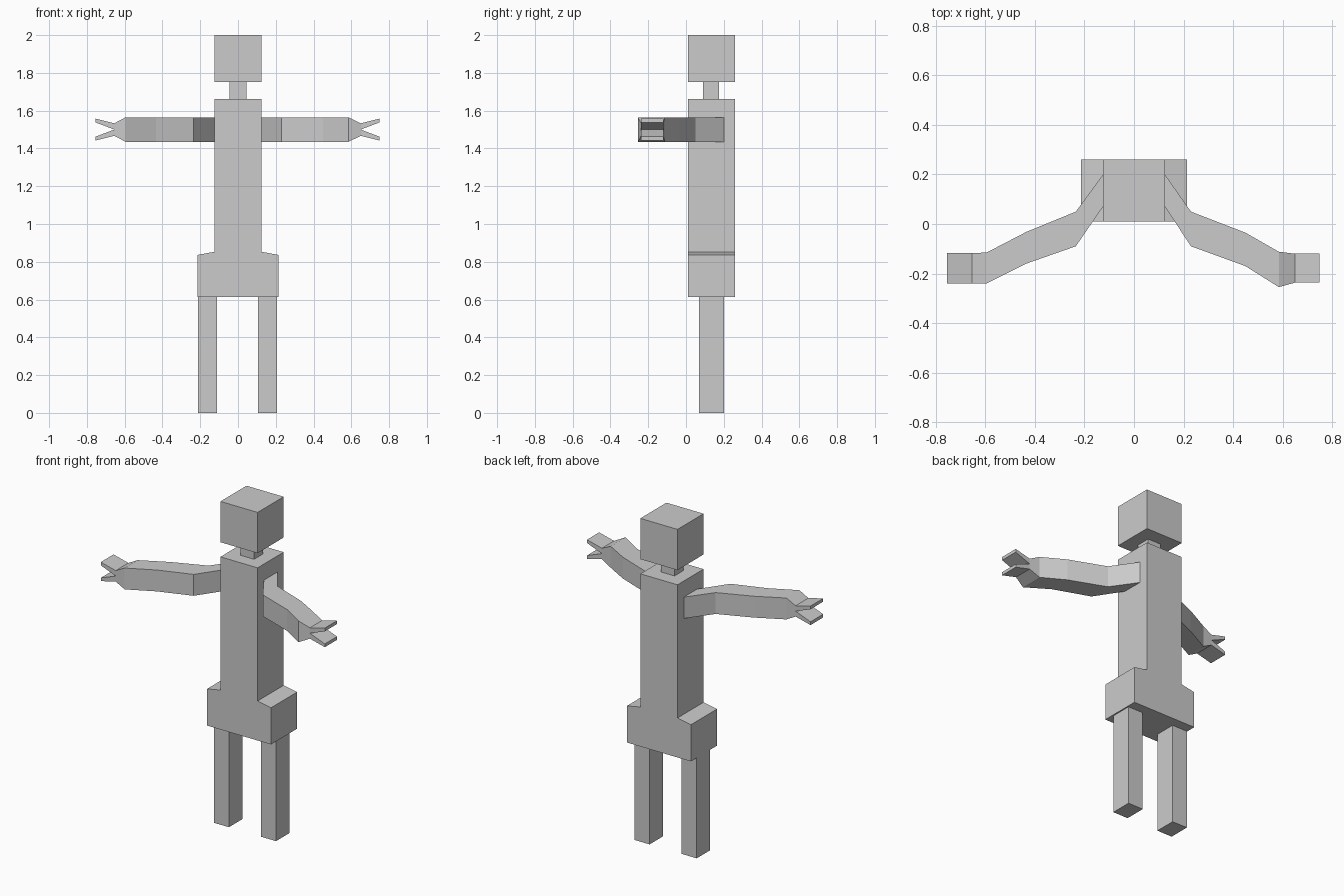
import bpy, bmesh

if "Cube" in bpy.data.objects:
    bpy.data.objects.remove(bpy.data.objects["Cube"])


def make_object(name, bm):
    bmesh.ops.recalc_face_normals(bm, faces=bm.faces[:])
    mesh = bpy.data.meshes.new(name)
    bm.to_mesh(mesh)
    bm.free()
    obj = bpy.data.objects.new(name, mesh)
    bpy.context.collection.objects.link(obj)
    return obj


def loft(bm, sections):
    """Closed four-sided tube through sections (x, y0, y1, z0, z1)."""
    rings = [[bm.verts.new(p) for p in ((x, y0, z0), (x, y1, z0), (x, y1, z1), (x, y0, z1))]
             for x, y0, y1, z0, z1 in sections]
    for a, b in zip(rings, rings[1:]):
        for i in range(4):
            j = (i + 1) % 4
            bm.faces.new((a[i], a[j], b[j], b[i]))
    bm.faces.new(rings[0])
    bm.faces.new(rings[-1])


def box(name, x0, x1, y0, y1, z0, z1):
    bm = bmesh.new()
    loft(bm, [(x0, y0, y1, z0, z1), (x1, y0, y1, z0, z1)])
    return make_object(name, bm)


# Head, neck and legs
box("head", -0.125, 0.125, 0.01, 0.26, 1.752, 2.0)
box("neck", -0.045, 0.045, 0.09, 0.175, 1.66, 1.752)
box("left_leg", -0.212, -0.11, 0.07, 0.20, 0, 0.613)
box("right_leg", 0.105, 0.207, 0.07, 0.20, 0, 0.613)

# Torso with wider hips, one mirrored front profile extruded backwards
half = [(0.215, 0.613), (0.215, 0.836), (0.125, 0.853), (0.125, 1.663)]
outline = half + [(-x, z) for x, z in reversed(half)]
bm = bmesh.new()
front = bm.faces.new([bm.verts.new((x, 0.01, z)) for x, z in outline])
back = bmesh.ops.extrude_face_region(bm, geom=[front], use_keep_orig=True)["geom"]
bmesh.ops.translate(bm, vec=(0, 0.25, 0), verts=[v for v in back if isinstance(v, bmesh.types.BMVert)])
make_object("torso_and_hips", bm)

# Arms: bent square tubes (x, y0, y1) ending in a two-pronged hand
arms = {
    "right_arm": (1, [(0.125, 0.07, 0.20), (0.23, -0.09, 0.05), (0.45, -0.17, -0.035),
                      (0.585, -0.255, -0.112)], 0.65, 0.75, -0.237, -0.12),
    "left_arm": (-1, [(0.125, 0.07, 0.20), (0.235, -0.09, 0.05), (0.435, -0.16, -0.032),
                      (0.595, -0.24, -0.115)], 0.655, 0.755, -0.24, -0.118),
}
for name, (side, path, dip, tip, y0, y1) in arms.items():
    bm = bmesh.new()
    sections = [(side * x, a, b, 1.435, 1.565) for x, a, b in path]
    loft(bm, sections + [(side * dip, y0, y1, 1.467, 1.533)])
    for up in (1, -1):
        loft(bm, [(side * dip, y0, y1, 1.5, 1.5 + up * 0.033),
                  (side * tip, y0, y1, 1.5 + up * 0.038, 1.5 + up * 0.058)])
    make_object(name, bm)
